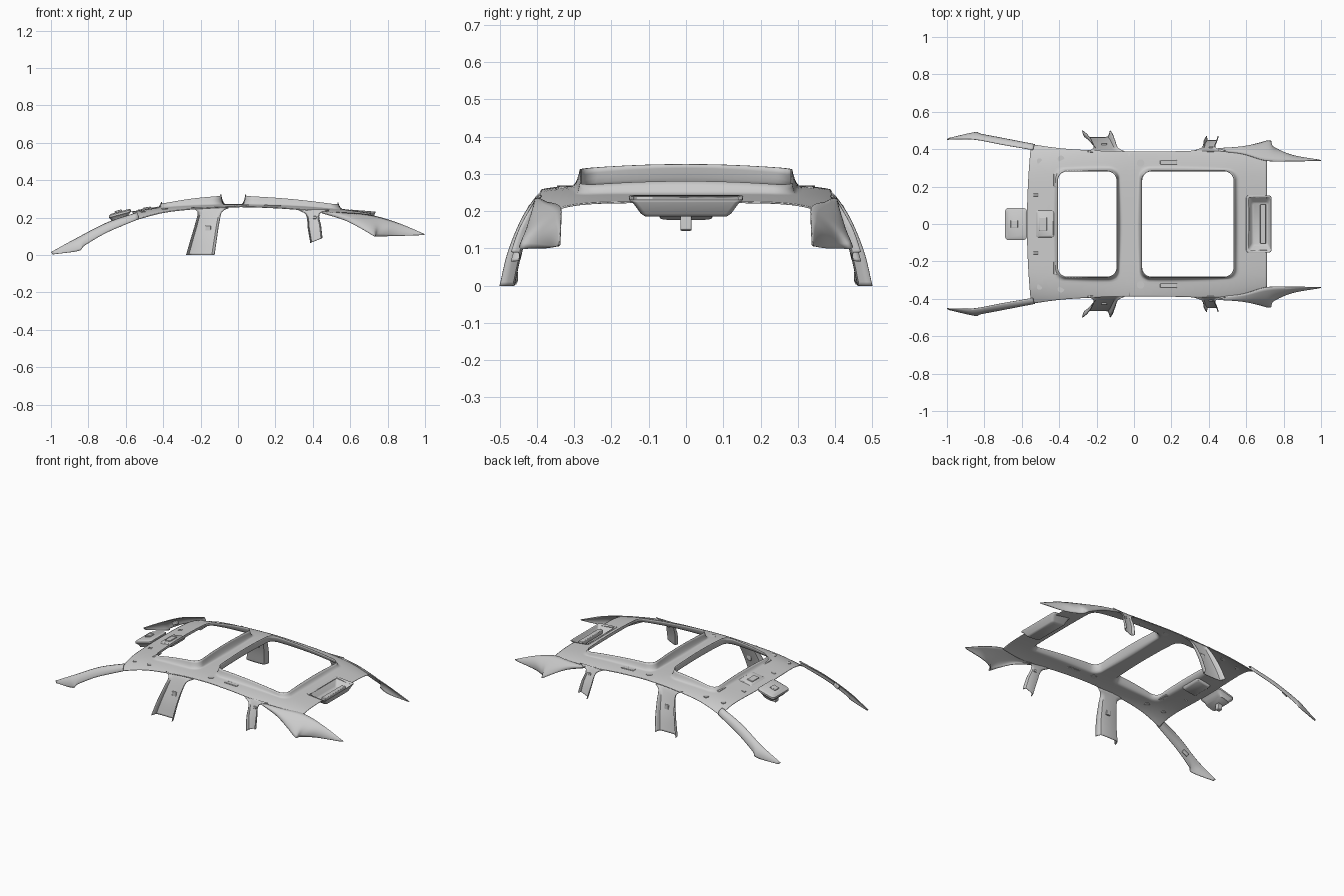
import bpy, bmesh, math
from mathutils import Vector as V

if "Cube" in bpy.data.objects:
    bpy.data.objects.remove(bpy.data.objects["Cube"])


def hermite(xs, ys, x):
    """Smooth curve through points; ys may be numbers or vectors."""
    n = len(xs)
    x = min(max(x, xs[0]), xs[-1])
    i = max(k for k in range(n - 1) if xs[k] <= x)
    slope = lambda k: (ys[min(k + 1, n - 1)] - ys[max(k - 1, 0)]) / (xs[min(k + 1, n - 1)] - xs[max(k - 1, 0)])
    h = xs[i + 1] - xs[i]
    t = (x - xs[i]) / h
    return (ys[i] * (2*t**3 - 3*t*t + 1) + slope(i) * (h * (t**3 - 2*t*t + t))
            + ys[i + 1] * (3*t*t - 2*t**3) + slope(i + 1) * (h * (t**3 - t*t)))


def curve(pts, n):
    pts = [V(p) for p in pts]
    return [hermite(range(len(pts)), pts, i / n * (len(pts) - 1)) for i in range(n + 1)]


def finish(name, bm, mirror=False, thick=0.0, bevel=0.0, angle=40):
    bmesh.ops.remove_doubles(bm, verts=bm.verts, dist=1e-5)
    bmesh.ops.recalc_face_normals(bm, faces=bm.faces)
    me = bpy.data.meshes.new(name)
    bm.to_mesh(me)
    bm.free()
    ob = bpy.data.objects.new(name, me)
    bpy.context.collection.objects.link(ob)
    bpy.ops.object.select_all(action='DESELECT')
    ob.select_set(True)
    bpy.context.view_layer.objects.active = ob
    bpy.ops.object.shade_smooth_by_angle(angle=math.radians(angle))
    if thick:
        m = ob.modifiers.new("thickness", 'SOLIDIFY')
        m.thickness, m.offset = thick, 0
    if bevel:
        m = ob.modifiers.new("bevel", 'BEVEL')
        m.width, m.segments = bevel, 3
    if mirror:
        m = ob.modifiers.new("mirror", 'MIRROR')
        m.use_axis = (False, True, False)
    return ob


def grid(bm, rows, closed=False):
    vs = [[bm.verts.new(p) for p in r] for r in rows]
    for a, b in zip(vs, vs[1:]):
        n = len(a)
        for j in range(n if closed else n - 1):
            k = (j + 1) % n
            bm.faces.new((a[j], a[k], b[k], b[j]))
    return vs


def box(name, c, s, tilt=0, bevel=0.004, mirror=False):
    bm = bmesh.new()
    bmesh.ops.create_cube(bm, size=1)
    for v in bm.verts:
        x, y, z = v.co.x * s[0], v.co.y * s[1], v.co.z * s[2]
        v.co = V((c[0] + x*math.cos(tilt) - z*math.sin(tilt), c[1] + y,
                  c[2] + x*math.sin(tilt) + z*math.cos(tilt)))
    return finish(name, bm, mirror, bevel=bevel)


def rounded_stack(name, levels, r, slope, caps, thick=0.0):
    """Rounded rectangles (x0, x1, half y, z) joined in turn; z leans by slope."""
    bm, loops = bmesh.new(), []
    for x0, x1, hy, z in levels:
        loop = []
        for cx, cy, a0 in ((x1 - r, hy - r, 0), (x0 + r, hy - r, 90), (x0 + r, r - hy, 180), (x1 - r, r - hy, 270)):
            for k in range(6):
                a = math.radians(a0 + k * 18)
                px = cx + r * math.cos(a)
                loop.append((px, cy + r * math.sin(a), z + slope * (px - (x0 + x1) / 2)))
        loops.append(loop)
    vs = grid(bm, loops, True)
    for i in caps:
        bm.faces.new(vs[i])
    return finish(name, bm, thick=thick)


# Roof shape: centre height, edge height and half width along the length
XS = [-.58, -.4, -.2, 0, .2, .38, .55, .72]
CROWN = [.229, .256, .268, .270, .268, .260, .245, .222]
EDGE = [.178, .226, .248, .257, .251, .238, .222, .206]
SIDE = [.430, .405, .392, .387, .388, .392, .383, .338]


def roof_z(x, y):
    c, e, s = (hermite(XS, k, x) for k in (CROWN, EDGE, SIDE))
    return c - (c - e) * min(1, abs(y) / s) ** 6


def side_samples(h, r, n):
    corner = [h - r + r * math.tan(math.radians(a)) for a in (11.25, 22.5, 33.75, 45)]
    mid = [(h - r) * (2 * i / n - 1) for i in range(n + 1)]
    return [-c for c in reversed(corner)] + mid + corner


def roof_section(bm, cx, hx, x0, x1, lip0, lip1):
    hy, r = .283, .05
    ux = [q / hx for q in side_samples(hx, r, 14)]
    vy = [q / hy for q in side_samples(hy, r, 18)]
    square = ([(u, -1) for u in ux[:-1]] + [(1, v) for v in vy[:-1]]
              + [(u, 1) for u in ux[:0:-1]] + [(-1, v) for v in vy[:0:-1]])
    rows = []
    for s in (0, .03, .07, .12, .18, .27, .4, .55, .7, .8, .88, .95, 1):
        row = []
        for u, v in square:
            p = V((u * hx, v * hy))
            c = V((math.copysign(hx - r, u), math.copysign(hy - r, v)))
            if abs(p.x) > hx - r and abs(p.y) > hy - r:
                p = c + (p - c).normalized() * r
            inner = p + V((cx, 0))
            ox = x0 + (x1 - x0) * (u + 1) / 2
            if u == -1 and x0 < -.5:
                ox -= .022 * (1 - v * v)
            outer = V((ox, v * hermite(XS, SIDE, ox)))
            q = inner.lerp(outer, s)
            d = (outer - inner).length * s
            z = roof_z(q.x, q.y)
            w = (inner.x - cx + hx) / (2 * hx)
            top = lip0 + (lip1 - lip0) * w + .028 * w * (1 - w) + .012 * (1 - (inner.y / hy) ** 2)
            z += (top - roof_z(*inner)) * max(0, 1 - d / .026) ** 2.5
            row.append((q.x, q.y, z))
        rows.append(row)
    grid(bm, rows, True)


# Roof lining with two raised-lip sunroof openings
bm = bmesh.new()
roof_section(bm, -.25, .158, -.55, -.025, .272, .314)
roof_section(bm, .288, .246, -.025, .71, .314, .268)
roof = finish("roof_lining", bm, thick=.004, angle=50)

# Cut-out and open tray at the rear header
cutter = box("tray_cutter", (.69, 0, .23), (.15, .28, .12), bevel=0)
cutter.hide_render = True
cutter.hide_set(True)
m = roof.modifiers.new("tray_cut", 'BOOLEAN')
m.operation, m.object, m.solver = 'DIFFERENCE', cutter, 'EXACT'
rounded_stack("rear_tray", [(.6, .735, .152, .236), (.612, .732, .143, .229), (.625, .72, .12, .197),
                            (.635, .712, .11, .190)], .014, -.08, [-1], .003)
box("rear_tray_step", (.69, 0, .208), (.03, .21, .026))


# Windscreen and tailgate pillars lofted between their two edges
def edge_pillar(name, upper, lower, bulge, n=30, m=8):
    bm = bmesh.new()
    rows = []
    for i, (a, b) in enumerate(zip(curve(upper, n), curve(lower, n))):
        fade = min(1, (n - i) / 8)
        rows.append([a.lerp(b, j / m) + V(bulge) * (4 * j / m * (1 - j / m) * fade) for j in range(m + 1)])
    grid(bm, rows)
    finish(name, bm, True, .004)


edge_pillar("windscreen_pillar",
            [(-.54, .395, .226), (-.7, .423, .172), (-.86, .452, .090), (-1, .452, .014)],
            [(-.53, .425, .192), (-.7, .458, .120), (-.82, .481, .050), (-.852, .489, .022), (-.99, .458, .003)],
            (0, .008, .008))
edge_pillar("tailgate_pillar",
            [(.45, .388, .231), (.58, .374, .224), (.71, .338, .212), (.85, .336, .172), (1, .339, .110)],
            [(.45, .396, .224), (.57, .410, .186), (.66, .430, .140), (.728, .446, .101), (.74, .415, .100),
             (.83, .37, .101), (.985, .343, .106)],
            (0, .012, .006))


# Door pillars: channel sections, levels are (z, left x, right x, y, depth)
def door_pillar(name, levels, slant=0):
    bm = bmesh.new()
    zs = [l[0] for l in reversed(levels)]
    rows = []
    for i in range(25):
        z = zs[0] + (zs[-1] - zs[0]) * i / 24
        xl, xr, y, d = (hermite(zs, [l[k] for l in reversed(levels)], z) for k in range(1, 5))
        rows.append([(xl + (xr - xl) * u, y + d * w, z + slant * u * (1 - i / 24))
                     for u, w in ((0, 1), (.03, .5), (.08, .12), (.2, .02), (.5, 0), (.8, .02), (.92, .12), (.97, .5), (1, 1))])
    grid(bm, rows)
    finish(name, bm, True, .004)


door_pillar("centre_pillar", [(.252, -.25, -.05, .384, .004), (.235, -.216, -.084, .393, .012), (.18, -.224, -.1, .413, .028),
                              (.09, -.25, -.114, .442, .036), (0, -.276, -.127, .462, .038)])
door_pillar("rear_door_pillar", [(.242, .32, .49, .388, .004), (.22, .362, .437, .398, .01),
                                 (.14, .375, .443, .427, .02), (.065, .388, .45, .446, .024)], .025)

# Mirror and sensor cover ahead of the front header
rounded_stack("sensor_cover", [(-.68, -.58, .075, .233), (-.69, -.572, .086, .226), (-.69, -.572, .086, .215),
                               (-.68, -.585, .075, .203), (-.668, -.6, .07, .186)], .02, .27, [0, -1])
box("mirror_mount", (-.645, 0, .17), (.03, .03, .044), .1)
box("mirror_mount_top", (-.64, 0, .234), (.04, .04, .01), .27)

# Overhead console
cz = roof_z(-.475, 0)
rounded_stack("overhead_console", [(-.518, -.432, .068, cz + .006), (-.525, -.425, .073, cz),
                                   (-.523, -.427, .071, cz - .01), (-.515, -.435, .064, cz - .016)], .012, .14, [0, -1])
box("console_switches", (-.485, 0, cz + .006), (.04, .07, .008), .14, .003)

# Small fittings along the lining: handle seats, clip slots and pads
for name, x, y, sx, sy in (("handle_seat", .185, .33, .09, .024), ("visor_slot", -.42, .235, .018, .07),
                           ("header_clip", -.525, .155, .025, .015)):
    tilt = math.atan((roof_z(x + .02, y) - roof_z(x - .02, y)) / .04)
    box(name, (x, y, roof_z(x, y) + .001), (sx, sy, .009), tilt, .003, True)
for i, (x, y, r) in enumerate(((-.39, .348, .018), (.035, .326, .02), (-.505, .336, .015))):
    bm = bmesh.new()
    bmesh.ops.create_cone(bm, cap_ends=True, segments=24, radius1=r, radius2=r, depth=.007)
    bmesh.ops.translate(bm, verts=bm.verts, vec=(x, y, roof_z(x, y)))
    finish(f"round_pad_{i + 1}", bm, True)

# Belt guide and trim caps on the pillars
box("belt_guide", (-.16, .426, .14), (.03, .012, .035), 0, .004, True)
box("pillar_cap", (-.77, .453, .107), (.04, .014, .022), .45, .004, True)
box("rear_pillar_clip", (.41, .408, .2), (.02, .012, .014), 0, .003, True)
